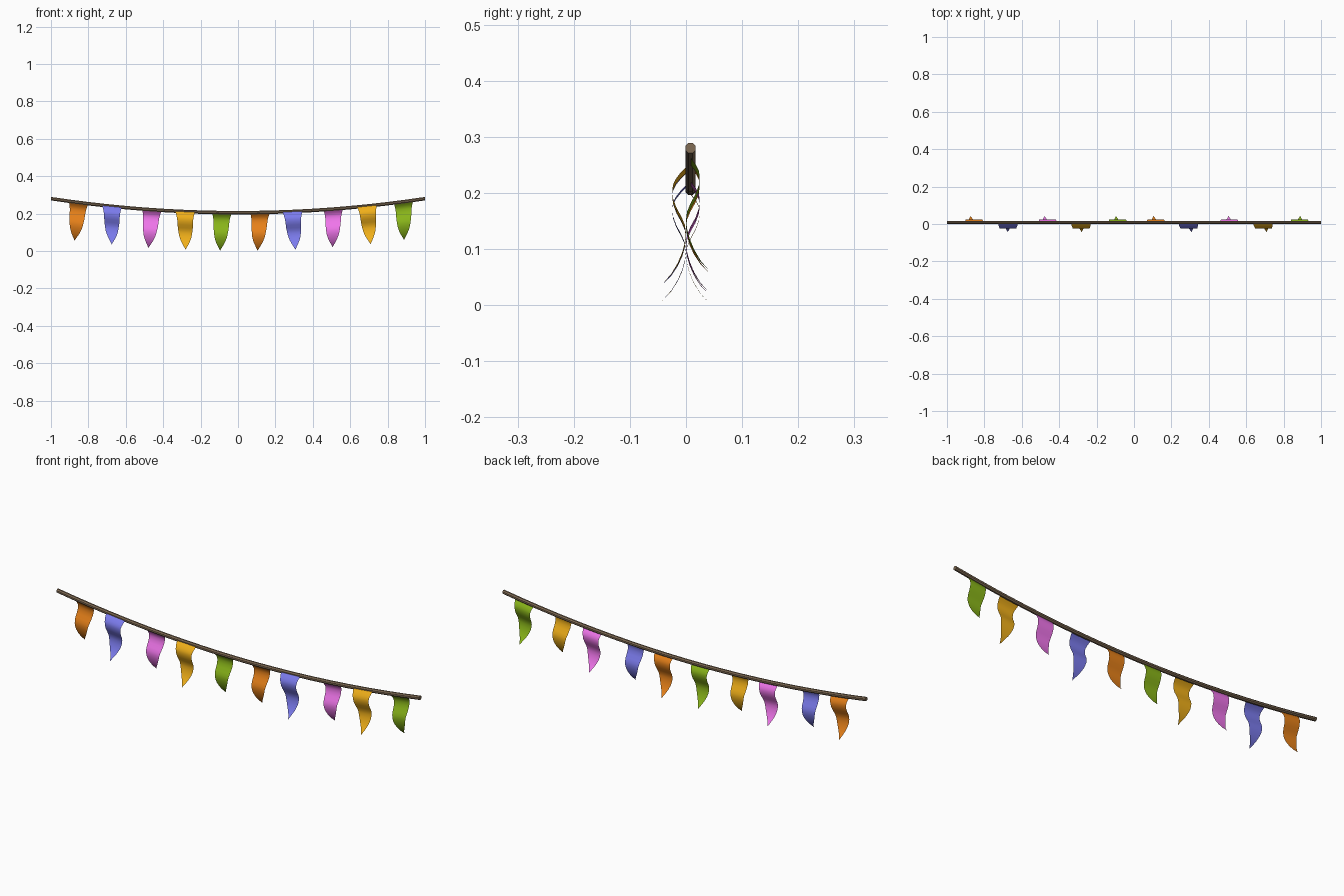
import bpy, bmesh, math
from mathutils import Vector

if "Cube" in bpy.data.objects:
    bpy.data.objects.remove(bpy.data.objects["Cube"])

def rope_z(x):
    return 0.205 + 0.075 * x * x

def slope(x):
    return 0.15 * x

def material(name, rgb):
    m = bpy.data.materials.new(name)
    m.diffuse_color = (*rgb, 1)
    m.use_nodes = True
    m.node_tree.nodes["Principled BSDF"].inputs["Base Color"].default_value = m.diffuse_color
    return m

def finish(name, bm, mat, smooth):
    bmesh.ops.remove_doubles(bm, verts=bm.verts, dist=1e-5)
    me = bpy.data.meshes.new(name)
    bm.to_mesh(me)
    bm.free()
    for p in me.polygons:
        p.use_smooth = smooth
    ob = bpy.data.objects.new(name, me)
    ob.data.materials.append(mat)
    bpy.context.collection.objects.link(ob)

# Sagging eight-sided rope with capped ends
bm = bmesh.new()
R, SIDES, SEGS = 0.01, 8, 20
rings = []
for i in range(SEGS + 1):
    x = -1 + 2 * i / SEGS
    n = Vector((-slope(x), 0, 1)).normalized()
    if i in (0, SEGS):
        n = Vector((0, 0, 1))
    c = Vector((x, 0.008, rope_z(x)))
    ring = []
    for k in range(SIDES):
        a = 2 * math.pi * (k + 0.5) / SIDES
        ring.append(bm.verts.new(c + Vector((0, R * math.cos(a), 0)) + n * R * math.sin(a)))
    rings.append(ring)
for a, b in zip(rings, rings[1:]):
    for k in range(SIDES):
        j = (k + 1) % SIDES
        bm.faces.new((a[k], a[j], b[j], b[k]))
bm.faces.new(rings[0])
bm.faces.new(rings[-1])
bmesh.ops.recalc_face_normals(bm, faces=bm.faces)
finish("rope", bm, material("rope_brown", (0.22, 0.15, 0.09)), False)

# Pennant rows: (distance down 0-1, half width, sideways billow)
ROWS = [(0, 0.052, 0), (0.05, 0.050, 0.010), (0.1, 0.047, 0.018), (0.15, 0.045, 0.023),
        (0.2, 0.043, 0.0245), (0.27, 0.042, 0.023), (0.35, 0.041, 0.017), (0.43, 0.040, 0.008),
        (0.5, 0.038, 0.002), (0.57, 0.036, 0), (0.65, 0.033, 0.002), (0.73, 0.028, 0.0065),
        (0.82, 0.020, 0.0145), (0.91, 0.010, 0.026), (1, 0, 0.043)]
COLS = 4

def pennant(name, top_x, tip_dx, side, mat):
    bm = bmesh.new()
    tangent = Vector((1, 0, slope(top_x))).normalized()
    grid = []
    for t, w, y in ROWS:
        c = Vector((top_x + tip_dx * t, side * y, rope_z(top_x) - 0.204 * t))
        grid.append([bm.verts.new(c + tangent * w * (2 * j / COLS - 1)) for j in range(COLS + 1)])
    for a, b in zip(grid, grid[1:]):
        for j in range(COLS):
            bm.faces.new((a[j], b[j], b[j + 1], a[j + 1]))
    finish(name, bm, mat, True)

colors = [material("orange", (0.80, 0.22, 0.01)), material("blue", (0.20, 0.20, 0.85)),
          material("pink", (0.87, 0.18, 0.83)), material("yellow", (0.87, 0.43, 0.01)),
          material("green", (0.25, 0.46, 0.01))]

# Pennants along the rope: top x, tip drift, billow direction
flags = [(-0.852, -0.022, 1), (-0.674, -0.001, -1), (-0.460, -0.019, 1), (-0.283, 0.003, -1),
         (-0.086, -0.010, 1), (0.118, -0.013, 1), (0.291, 0.016, -1), (0.510, -0.004, 1),
         (0.690, 0.019, -1), (0.885, 0.003, 1)]
for i, (x, dx, s) in enumerate(flags):
    pennant(f"pennant_{i + 1}", x, dx, s, colors[i % 5])
